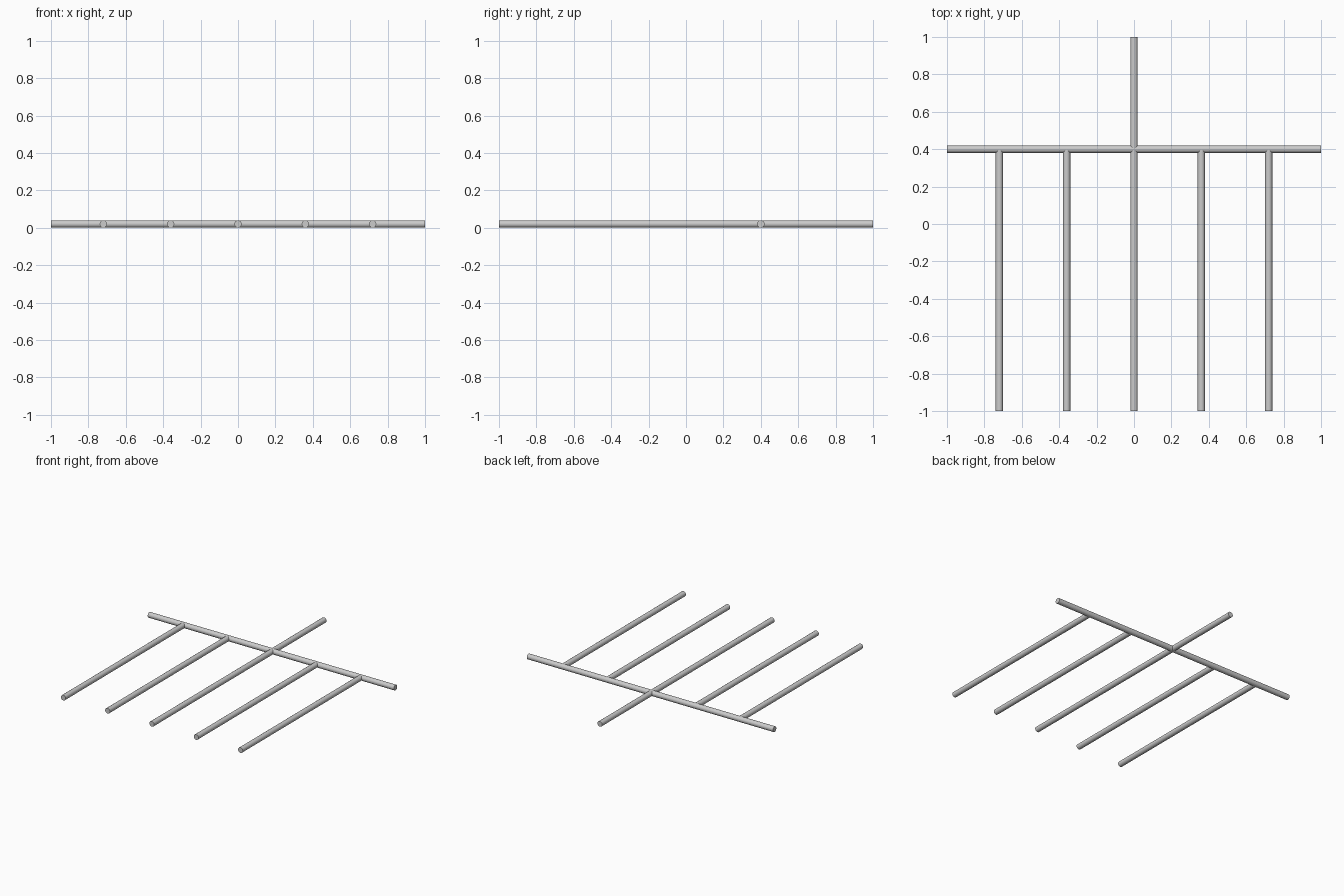
import bpy
from math import pi

if "Cube" in bpy.data.objects:
    bpy.data.objects.remove(bpy.data.objects["Cube"])

R = 0.02        # pipe radius
SIDES = 16
BAR_Y = 0.40


def pipe(name, centre, length, rotation, radius=R):
    bpy.ops.mesh.primitive_cylinder_add(vertices=SIDES, radius=radius, depth=length,
                                        location=centre, rotation=rotation)
    ob = bpy.context.object
    ob.name = name
    bpy.ops.object.shade_smooth_by_angle(angle=pi / 6)
    return ob


def pipe_y(name, x, y0, y1):
    return pipe(name, (x, (y0 + y1) / 2, R), y1 - y0, (pi / 2, 0, 0), R * 0.98)


# Cross bar
pipe("cross_bar", (0, BAR_Y, R), 2.0, (0, pi / 2, 0))

# Five parallel branches running to the front
for i in range(-2, 3):
    pipe_y(f"branch_{i + 3}", 0.36 * i, -1.0, BAR_Y)

# Single inlet at the back
pipe_y("inlet", 0, BAR_Y, 1.0)
